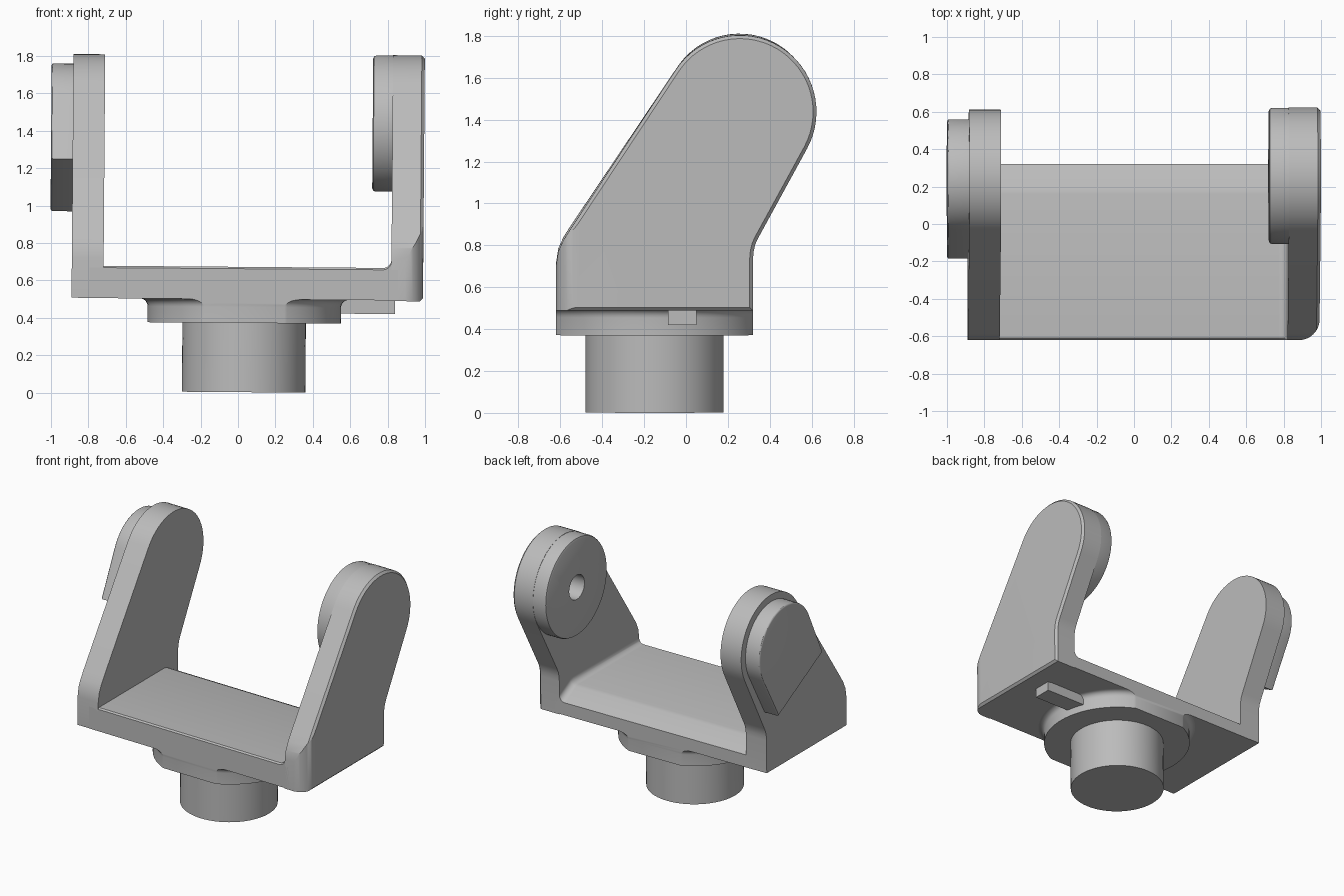
import bpy, bmesh, math
from mathutils import Matrix, Vector

cube = bpy.data.objects.get("Cube")
if cube:
    bpy.data.objects.remove(cube, do_unlink=True)

# Single machined-metal colour
GREY = (0.5, 0.5, 0.5, 1)
grey = bpy.data.materials.new("plain grey")
grey.use_nodes = True
grey.diffuse_color = GREY
grey.node_tree.nodes["Principled BSDF"].inputs["Base Color"].default_value = GREY

# The whole bracket leans very slightly to its left
LEAN = Matrix.Translation((0, 0, 0.003)) @ Matrix.Rotation(0.0078, 4, 'Y')


def loft(name, rings, rims=(), bevel=0.0, steps=1):
    """Skin matching rings into a closed solid; bevel rim edges at the given x."""
    bm = bmesh.new()
    rows = [[bm.verts.new(p) for p in ring] for ring in rings]
    n = len(rows[0])
    for a, b in zip(rows, rows[1:]):
        for i in range(n):
            j = (i + 1) % n
            bm.faces.new((a[i], a[j], b[j], b[i]))
    bm.faces.new(rows[0][::-1])
    bm.faces.new(rows[-1])
    bmesh.ops.recalc_face_normals(bm, faces=bm.faces)
    for x in rims:
        edges = [e for e in bm.edges if all(abs(v.co.x - x) < 1e-5 for v in e.verts)]
        bmesh.ops.bevel(bm, geom=edges, offset=bevel, segments=steps,
                        profile=0.5, affect='EDGES')
    mesh = bpy.data.meshes.new(name)
    bm.to_mesh(mesh)
    bm.free()
    mesh.materials.append(grey)
    obj = bpy.data.objects.new(name, mesh)
    bpy.context.collection.objects.link(obj)
    return obj


def along_x(name, profile, x0, x1, **kw):
    return loft(name, [[(x, y, z) for y, z in profile] for x in (x0, x1)], **kw)


def along_z(name, plan, z0, z1):
    return loft(name, [[(x, y, z) for x, y in plan] for z in (z0, z1)])


def circle(cx, cy, r, n=72):
    return [(cx + r * math.cos(2 * math.pi * i / n),
             cy + r * math.sin(2 * math.pi * i / n)) for i in range(n)]


def tangent_arc(centre, r, start, end, n=32):
    """Anticlockwise arc whose ends are tangent to lines from start and to end."""
    def angle(p, side):
        d = Vector(p) - Vector(centre)
        return math.atan2(d.y, d.x) + side * math.acos(r / d.length)
    a, b = angle(start, 1), angle(end, -1)
    while b < a:
        b += 2 * math.pi
    return [(centre[0] + r * math.cos(a + (b - a) * i / n),
             centre[1] + r * math.sin(a + (b - a) * i / n)) for i in range(n + 1)]


def cut(obj, cutter, operation):
    """Apply a boolean and discard its cutter."""
    mod = obj.modifiers.new("cut", 'BOOLEAN')
    mod.object, mod.operation, mod.solver = cutter, operation, 'EXACT'
    bpy.context.view_layer.update()
    graph = bpy.context.evaluated_depsgraph_get()
    mesh = bpy.data.meshes.new_from_object(obj.evaluated_get(graph))
    obj.modifiers.clear()
    obj.data = mesh
    bpy.data.objects.remove(cutter, do_unlink=True)


FRONT, BACK = -0.62, 0.32


def arm_profile(bottom, centre, r):
    back = [(BACK, 0.74), (0.323, 0.775), (0.331, 0.81), (0.345, 0.84)]
    front = [(-0.55, 0.885), (-0.585, 0.83), (-0.61, 0.775), (FRONT, 0.71)]
    return ([(FRONT, bottom), (BACK, bottom)] + back
            + tangent_arc(centre, r, back[-1], front[0]) + front)


# Base plate with sloped rear top and a fine front chamfer
along_x("base_plate", [(FRONT, 0.497), (BACK, 0.497), (BACK, 0.59), (0.19, 0.662),
                       (0.16, 0.67), (-0.61, 0.67), (FRONT, 0.66)], -0.8, 0.85)

# Right arm and its cover
along_x("right_arm", arm_profile(0.498, (0.255, 1.445), 0.356), -0.894, -0.724)
cover_front, cover_back = (-0.185, 1.24), (0.34, 0.96)
along_x("right_arm_cover",
        [cover_back] + tangent_arc((0.25, 1.44), 0.31, cover_back, cover_front)
        + [cover_front], -1.01, -0.88, rims=(-1.01,), bevel=0.012, steps=3)

# Left arm with chamfered outer rim and rounded front corner
left_arm = along_x("left_arm", arm_profile(0.493, (0.257, 1.442), 0.366),
                   0.815, 0.985, rims=(0.985,), bevel=0.016)
R = 0.11
corner = [(0.985 - R + R * math.sin(t * math.pi / 24),
           FRONT - 0.001 + R - R * math.cos(t * math.pi / 24)) for t in range(13)]
cut(left_arm, along_z("corner_cutter", [(0.7, FRONT - 0.001)] + corner
                      + [(0.99, 0.2), (0.99, 0.8), (0.7, 0.8)], 0.3, 2), 'INTERSECT')

# Pivot boss with a blind hole
boss = along_x("pivot_boss", circle(0.257, 1.442, 0.364), 0.709, 0.9,
               rims=(0.709,), bevel=0.018, steps=2)
cut(boss, along_x("hole_cutter", circle(0.257, 1.442, 0.09, 40), 0.6, 0.83), 'DIFFERENCE')
cut(left_arm, along_x("hole_cutter", circle(0.257, 1.442, 0.09, 40), 0.6, 0.83), 'DIFFERENCE')

# Concave fillet between base plate and left arm, following the rear slope
F = 0.045
curve = [(0.815 - F + F * math.sin(t * math.pi / 16),
          0.67 + F - F * math.cos(t * math.pi / 16)) for t in range(9)]
section = curve + [(0.83, 0.67 + F), (0.83, 0.64), (0.815 - F, 0.64)]
loft("arm_fillet", [[(x, y, z + dz) for x, z in section] for y, dz in
                    ((FRONT, -0.01), (-0.61, 0), (0.16, 0), (0.19, -0.008), (BACK, -0.08))])

# Mounting flange flaring into the base, trimmed flush with its front and back
CX, CY = 0.03, -0.15
flare = [(0.497 - 0.042 * math.cos(t * math.pi / 12),
          0.557 - 0.04 * math.sin(t * math.pi / 12)) for t in range(6, -1, -1)]
levels = [(0.37, 0.517), (0.455, 0.517)]
levels += [(0.455 + 0.042 * math.sin(t * math.pi / 12),
            0.557 - 0.04 * math.cos(t * math.pi / 12)) for t in range(1, 7)]
flange = loft("mounting_flange",
              [[(x, y, z) for x, y in circle(CX, CY, r, 96)] for z, r in levels])
cut(flange, along_z("trim_cutter", [(-1, FRONT), (1, FRONT), (1, BACK), (-1, BACK)],
                    0.2, 0.7), 'INTERSECT')

# Round stem and locating tab
along_z("stem", circle(CX, CY, 0.33), 0, 0.38)
along_z("locating_tab", [(0.5, -0.085), (0.835, -0.085), (0.835, 0.05), (0.5, 0.05)],
        0.424, 0.5)

# Smooth shading with sharp edges, and the final lean
for obj in bpy.context.collection.objects:
    if obj.type == 'MESH' and grey.name in obj.data.materials:
        obj.data.transform(LEAN)
        obj.data.polygons.foreach_set("use_smooth", [True] * len(obj.data.polygons))
        obj.data.set_sharp_from_angle(angle=math.radians(30))
